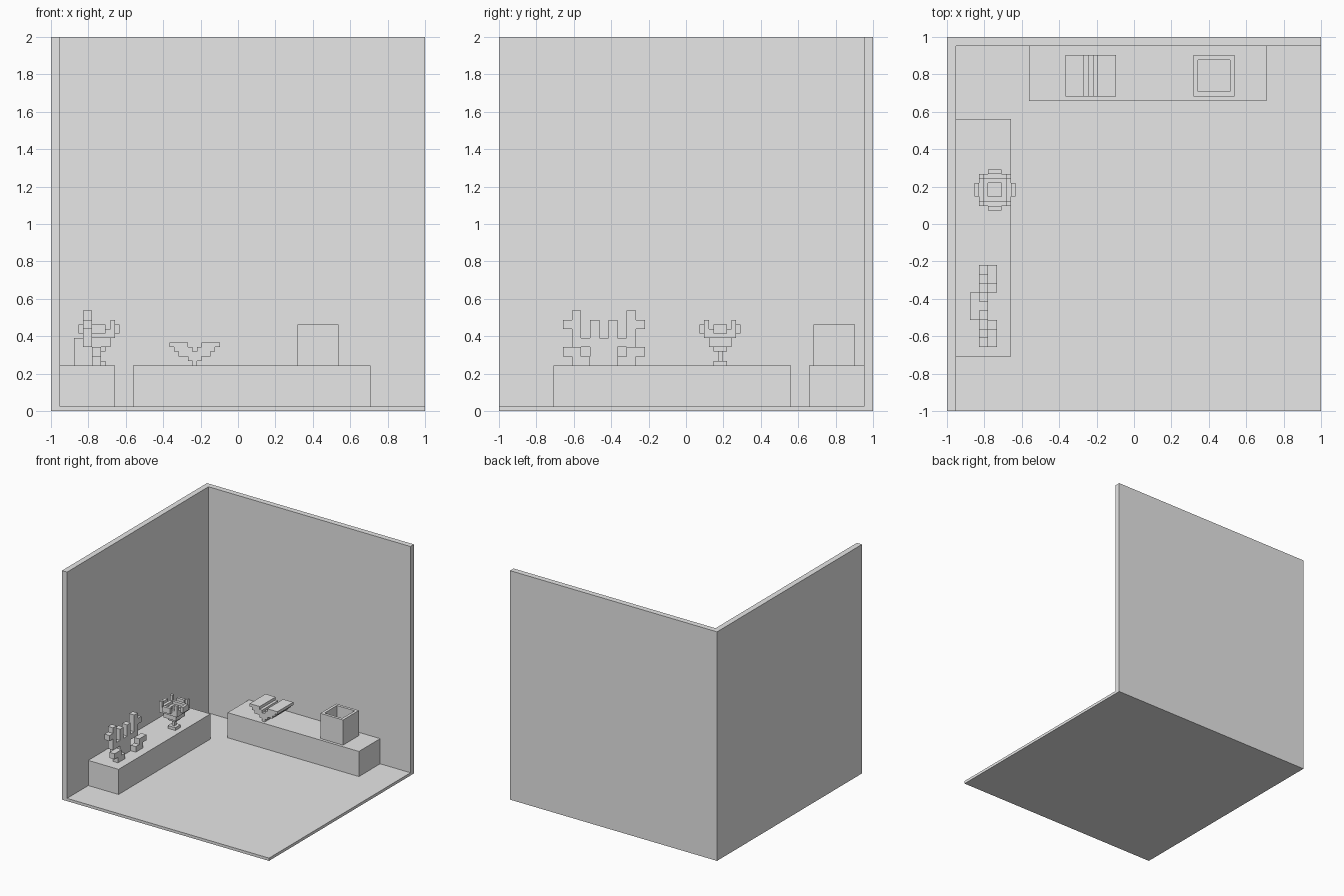
import bpy
import bmesh

if "Cube" in bpy.data.objects:
    bpy.data.objects.remove(bpy.data.objects["Cube"], do_unlink=True)

GRID = 82          # blocks along each side of the room
V = 2 / GRID       # size of one block

grey = bpy.data.materials.new("plain grey")
grey.use_nodes = True
grey.diffuse_color = (0.8, 0.8, 0.8, 1)
grey.node_tree.nodes["Principled BSDF"].inputs["Base Color"].default_value = (0.8, 0.8, 0.8, 1)


def finish(name, bm):
    mesh = bpy.data.meshes.new(name)
    bm.to_mesh(mesh)
    bm.free()
    mesh.materials.append(grey)
    obj = bpy.data.objects.new(name, mesh)
    bpy.context.collection.objects.link(obj)
    return obj


def blocks(name, boxes):
    """One object from boxes given as block ranges (x0, x1, y0, y1, z0, z1)."""
    bm = bmesh.new()
    for x0, x1, y0, y1, z0, z1 in boxes:
        verts = bmesh.ops.create_cube(bm, size=1)["verts"]
        for v in verts:
            v.co.x = (x1 if v.co.x > 0 else x0) * V - 1
            v.co.y = (y1 if v.co.y > 0 else y0) * V - 1
            v.co.z = (z1 if v.co.z > 0 else z0) * V
    return finish(name, bm)


def ring(cx, cy, half, z0, z1):
    """Square one-block-thick wall around a centre block."""
    a, b, c, d = cx - half, cx + half + 1, cy - half, cy + half + 1
    return [(a, a + 1, c, d, z0, z1), (b - 1, b, c, d, z0, z1),
            (a + 1, b - 1, c, c + 1, z0, z1), (a + 1, b - 1, d - 1, d, z0, z1)]


def slab(cx, cy, half, z0, z1):
    return (cx - half, cx + half + 1, cy - half, cy + half + 1, z0, z1)


# Room shell
blocks("floor", [(0, GRID, 0, GRID, 0, 1)])
blocks("side_wall", [(0, 2, 0, GRID, 1, GRID)])
blocks("back_wall", [(2, GRID, 80, GRID, 1, GRID)])

# Low shelves along the walls
blocks("side_shelf", [(2, 14, 12, 64, 1, 10)])
blocks("back_shelf", [(18, 70, 68, 80, 1, 10)])

# Open planter box
blocks("planter_box", [slab(58, 73, 4, 10, 11)] + ring(58, 73, 4, 11, 19))

# Open book: stepped V section, mirrored about the spine
pages = []
for i, (low, high) in enumerate([(14, 15), (13, 15), (12, 15), (12, 15), (11, 14), (10, 13)]):
    for col in {i, 10 - i}:
        pages.append((26 + col, 27 + col, 69, 78, low, high))
blocks("open_book", pages)

# Goblet with side lugs and raised corners
cx, cy = 10, 48
cup = [slab(cx, cy, 1, 10, 11), slab(cx, cy, 0, 11, 13),
       slab(cx, cy, 1, 13, 15)]
cup += ring(cx, cy, 2, 14, 17) + ring(cx, cy, 3, 16, 18)
for s in (-1, 1):
    cup.append((cx - 1, cx + 2, cy + 4 * s, cy + 4 * s + 1, 17, 19))
    cup.append((cx + 4 * s, cx + 4 * s + 1, cy - 1, cy + 2, 17, 19))
    for t in (-1, 1):
        cup.append((cx + 3 * s, cx + 3 * s + 1, cy + 3 * t, cy + 3 * t + 1, 18, 20))
blocks("goblet", cup)

# Block creature figurine: body, then one side mirrored about y = 23
half = [(7, 9, 20, 22, 16, 20),     # inner horn
        (7, 9, 18, 20, 14, 16),     # shoulder
        (7, 9, 16, 18, 14, 22),     # raised arm
        (7, 9, 14, 16, 18, 20),     # hand
        (9, 11, 18, 20, 10, 12),    # leg root
        (9, 11, 16, 18, 10, 14),    # leg
        (9, 11, 14, 16, 12, 14)]    # foot
mirrored = [(a, b, 46 - d, 46 - c, e, f) for a, b, c, d, e, f in half]
blocks("figurine", [(5, 9, 20, 26, 10, 16)] + half + mirrored)
